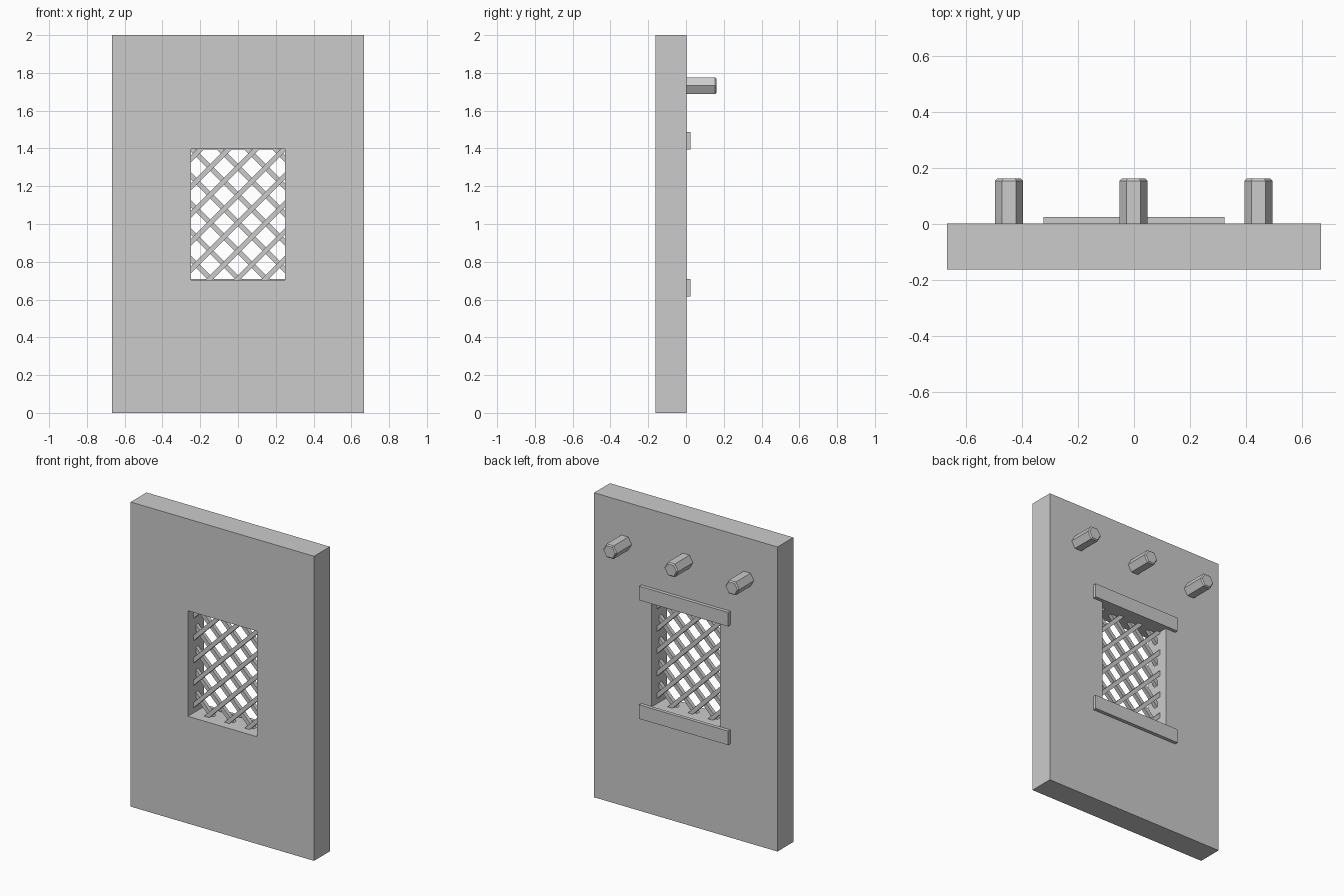
import bpy, bmesh, math
from mathutils import Vector, Matrix

cube = bpy.data.objects.get("Cube")
if cube:
    bpy.data.objects.remove(cube, do_unlink=True)

grey = bpy.data.materials.new("plain grey")
grey.use_nodes = True
grey.diffuse_color = (0.6, 0.6, 0.6, 1)
grey.node_tree.nodes["Principled BSDF"].inputs["Base Color"].default_value = (0.6, 0.6, 0.6, 1)

FRONT, BACK, TIP = -0.162, 0.002, 0.162
HALF_W, HEIGHT = 0.666, 2.0
HOLE_X, HOLE_LOW, HOLE_TOP = 0.25, 0.704, 1.397


def finish(name, bm):
    bmesh.ops.recalc_face_normals(bm, faces=bm.faces)
    mesh = bpy.data.meshes.new(name)
    bm.to_mesh(mesh)
    bm.free()
    mesh.materials.append(grey)
    obj = bpy.data.objects.new(name, mesh)
    bpy.context.collection.objects.link(obj)
    return obj


def bridge(bm, a, b):
    n = len(a)
    for i in range(n):
        j = (i + 1) % n
        bm.faces.new((a[i], a[j], b[j], b[i]))


def rectangle(bm, half, low, top, y):
    corners = ((-half, low), (half, low), (half, top), (-half, top))
    return [bm.verts.new((x, y, z)) for x, z in corners]


def box(name, low, high):
    low, high = Vector(low), Vector(high)
    bm = bmesh.new()
    size = Matrix.Diagonal((*(high - low), 1))
    bmesh.ops.create_cube(bm, size=1, matrix=Matrix.Translation((low + high) / 2) @ size)
    return finish(name, bm)


# Door slab: outer and inner rectangles joined into a closed frame
bm = bmesh.new()
loops = [rectangle(bm, HALF_W, 0, HEIGHT, FRONT),
         rectangle(bm, HOLE_X, HOLE_LOW, HOLE_TOP, FRONT),
         rectangle(bm, HOLE_X, HOLE_LOW, HOLE_TOP, BACK),
         rectangle(bm, HALF_W, 0, HEIGHT, BACK)]
for i in range(4):
    bridge(bm, loops[i], loops[(i + 1) % 4])
finish("door_slab", bm)

# Rails above and below the opening
box("upper_rail", (-0.323, BACK, 1.395), (0.323, 0.025, 1.487))
box("lower_rail", (-0.323, BACK, 0.616), (0.323, 0.025, 0.708))

# Six-sided pegs with chamfered tips
for name, x in (("right_peg", -0.445), ("middle_peg", -0.002), ("left_peg", 0.443)):
    bm = bmesh.new()
    rings = []
    for radius, y in ((0.05, BACK), (0.05, TIP - 0.008), (0.042, TIP)):
        rings.append([bm.verts.new((x + radius * math.cos(k * math.pi / 3), y,
                                    1.732 + radius * math.sin(k * math.pi / 3)))
                      for k in range(6)])
    bridge(bm, rings[0], rings[1])
    bridge(bm, rings[1], rings[2])
    bm.faces.new(rings[0])
    bm.faces.new(rings[2])
    finish(name, bm)

# Diagonal lattice in two layers, bar ends buried in the slab
PITCH, BAR = 0.147, 0.026
CROSS_X, CROSS_Z = PITCH / 2, 0.785
for name, slope, y in (("rising_bars", 1, -0.092), ("falling_bars", -1, -0.068)):
    bm = bmesh.new()
    for k in range(-9, 10):
        # Line z = slope * x + offset, clipped to the opening
        offset = CROSS_Z - slope * CROSS_X + k * PITCH
        ends = sorted((slope * (HOLE_LOW - offset), slope * (HOLE_TOP - offset)))
        x0, x1 = max(-HOLE_X, ends[0]), min(HOLE_X, ends[1])
        if x1 - x0 < 0.01:
            continue
        middle = (x0 + x1) / 2
        length = (x1 - x0) * math.sqrt(2) + 0.05
        place = (Matrix.Translation((middle, y, slope * middle + offset))
                 @ Matrix.Rotation(-slope * math.pi / 4, 4, "Y")
                 @ Matrix.Diagonal((length, BAR, BAR, 1)))
        bmesh.ops.create_cube(bm, size=1, matrix=place)
    finish(name, bm)
